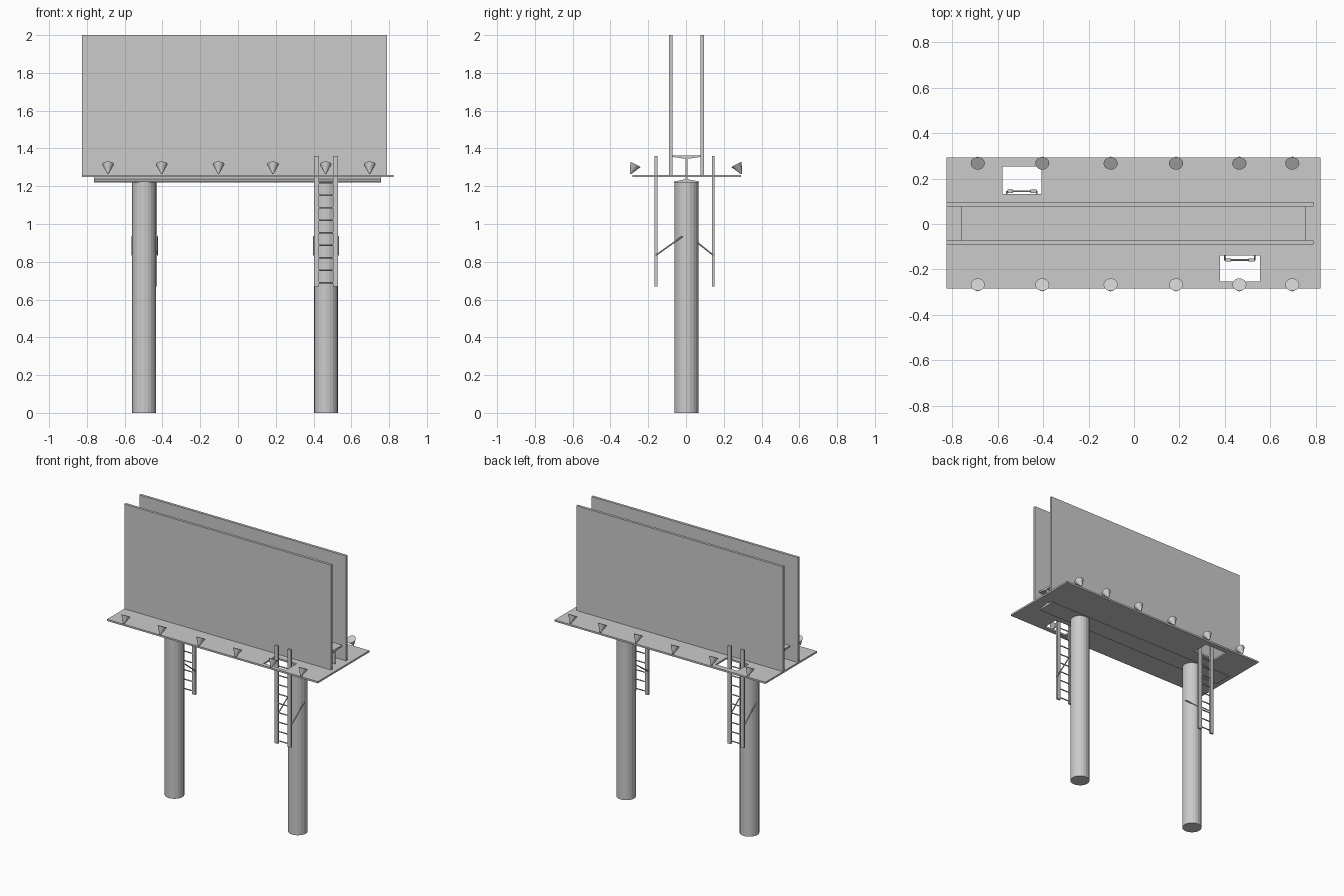
import bpy
import bmesh
from math import radians
from mathutils import Vector

if "Cube" in bpy.data.objects:
    bpy.data.objects.remove(bpy.data.objects["Cube"], do_unlink=True)

grey = bpy.data.materials.new("plain_grey")
grey.use_nodes = True
grey.diffuse_color = (0.6, 0.6, 0.6, 1)
grey.node_tree.nodes["Principled BSDF"].inputs["Base Color"].default_value = (0.6, 0.6, 0.6, 1)


def finish(name, bm):
    bmesh.ops.recalc_face_normals(bm, faces=bm.faces)
    mesh = bpy.data.meshes.new(name)
    bm.to_mesh(mesh)
    bm.free()
    mesh.materials.append(grey)
    ob = bpy.data.objects.new(name, mesh)
    bpy.context.collection.objects.link(ob)
    return ob


def add_box(bm, low, high):
    low, high = Vector(low), Vector(high)
    verts = bmesh.ops.create_cube(bm, size=1)["verts"]
    bmesh.ops.scale(bm, vec=high - low, verts=verts)
    bmesh.ops.translate(bm, vec=(low + high) / 2, verts=verts)


def add_rod(bm, start, end, r1, r2, sides):
    start, end = Vector(start), Vector(end)
    axis = end - start
    verts = bmesh.ops.create_cone(bm, cap_ends=True, segments=sides, radius1=r1,
                                  radius2=r2, depth=axis.length)["verts"]
    turn = Vector((0, 0, 1)).rotation_difference(axis).to_matrix()
    bmesh.ops.rotate(bm, cent=(0, 0, 0), matrix=turn, verts=verts)
    bmesh.ops.translate(bm, vec=(start + end) / 2, verts=verts)


# Support poles
for name, x in (("right_pole", -0.497), ("left_pole", 0.466)):
    bm = bmesh.new()
    add_rod(bm, (x, 0.002, 0), (x, 0.002, 1.222), 0.063, 0.063, 20)
    finish(name, bm)

# Two sign panels
for name, y in (("front_panel", -0.081), ("back_panel", 0.087)):
    bm = bmesh.new()
    add_box(bm, (-0.825, y - 0.009, 1.255), (0.79, y + 0.009, 2))
    finish(name, bm)

# I-beam with tapered flanges, swept along x
half = [(0.067, 1.219), (0.067, 1.225), (0.005, 1.237),
        (0.005, 1.345), (0.075, 1.355), (0.075, 1.363)]
profile = half + [(-y, z) for y, z in reversed(half)]
bm = bmesh.new()
face = bm.faces.new([bm.verts.new((-0.762, y + 0.003, z)) for y, z in profile])
swept = bmesh.ops.extrude_face_region(bm, geom=[face], use_keep_orig=True)["geom"]
bmesh.ops.translate(bm, vec=(1.52, 0, 0),
                    verts=[g for g in swept if isinstance(g, bmesh.types.BMVert)])
finish("support_beam", bm)

# Walkway deck: a grid of cells with two hatch openings left out
xs = [-0.825, -0.58, -0.407, 0.378, 0.555, 0.822]
ys = [-0.283, -0.254, -0.138, 0.131, 0.253, 0.292]
bm = bmesh.new()
grid = [[bm.verts.new((x, y, 1.26)) for y in ys] for x in xs]
for i in range(5):
    for j in range(5):
        if (i, j) not in ((1, 3), (3, 1)):
            bm.faces.new((grid[i][j], grid[i + 1][j], grid[i + 1][j + 1], grid[i][j + 1]))
deck = finish("walkway_deck", bm)
thick = deck.modifiers.new("thickness", "SOLIDIFY")
thick.thickness = 0.012
thick.offset = -1

# Ladders with rungs and side braces reaching the poles
for side, x, y, s in (("front", 0.466, -0.159, -1), ("back", -0.494, 0.144, 1)):
    bm = bmesh.new()
    for e in (-1, 1):
        cx = x + e * 0.051
        add_box(bm, (cx - 0.013, y - 0.007, 0.67), (cx + 0.013, y + 0.007, 1.36))
    for k in range(9):
        add_rod(bm, (x - 0.045, y, 0.69 + k * 0.066), (x + 0.045, y, 0.69 + k * 0.066),
                0.004, 0.004, 8)
    finish(side + "_ladder", bm)
    bm = bmesh.new()
    for e in (-1, 1):
        cx = x + e * 0.066
        add_rod(bm, (cx, y, 0.835), (cx, s * 0.018, 0.935), 0.004, 0.004, 6)
    finish(side + "_ladder_braces", bm)

# Cone lamps tilted towards the panels
for side, s in (("front", -1), ("back", 1)):
    for n, x in enumerate((-0.688, -0.404, -0.103, 0.185, 0.464, 0.697)):
        bm = bmesh.new()
        add_rod(bm, (x, s * 0.294, 1.265), (x, s * 0.267, 1.316), 0.003, 0.031, 20)
        lamp = finish(f"{side}_lamp_{n + 1}", bm)
        bpy.ops.object.select_all(action="DESELECT")
        lamp.select_set(True)
        bpy.context.view_layer.objects.active = lamp
        bpy.ops.object.shade_smooth_by_angle(angle=radians(35))
